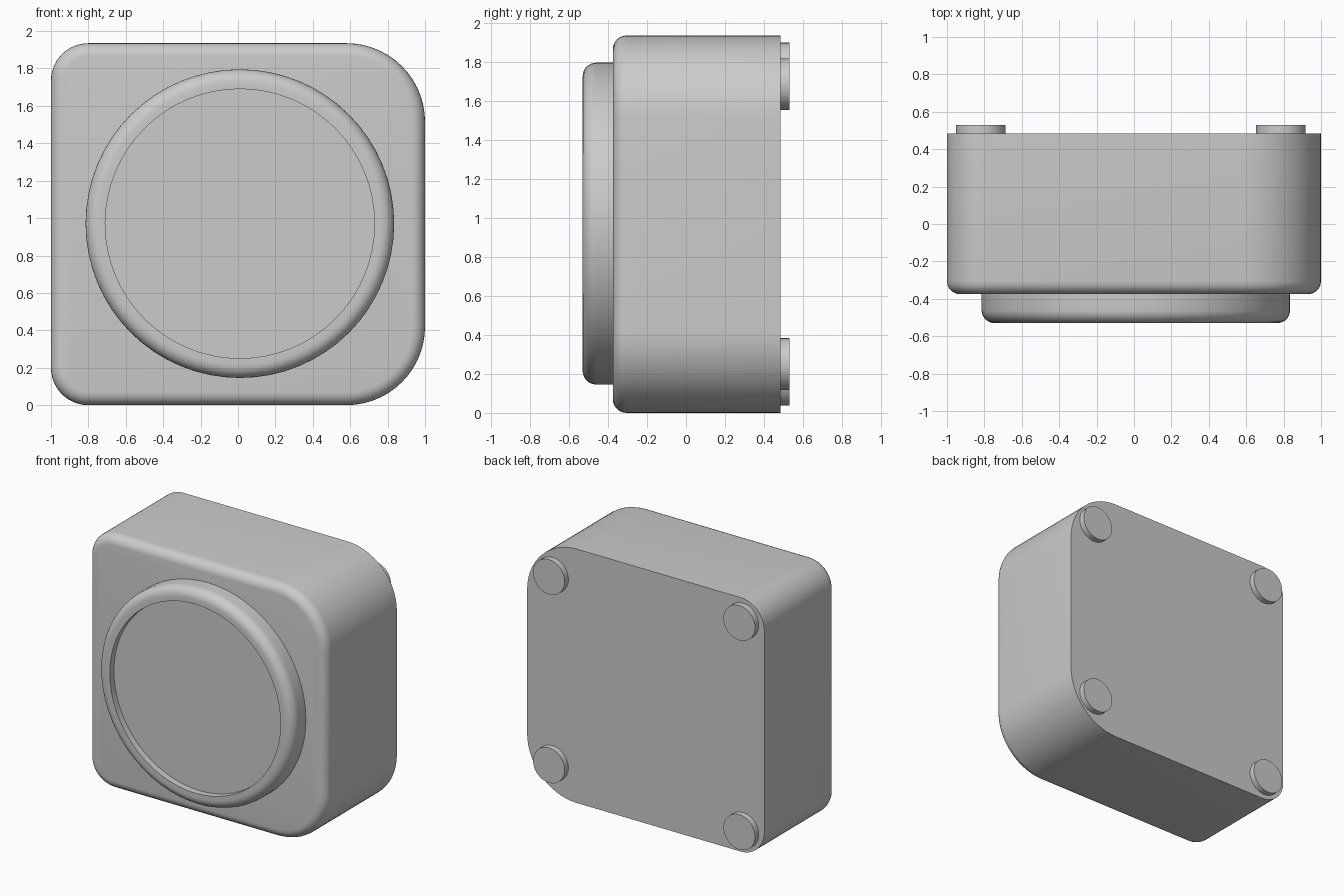
import bpy, bmesh
from math import cos, sin, pi, radians
from mathutils import Matrix

cube = bpy.data.objects.get("Cube")
if cube:
    bpy.data.objects.remove(cube, do_unlink=True)

grey = bpy.data.materials.new("light_grey")
grey.use_nodes = True
grey.diffuse_color = (0.6, 0.6, 0.6, 1)
grey.node_tree.nodes["Principled BSDF"].inputs["Base Color"].default_value = (0.6, 0.6, 0.6, 1)


def finish(name, bm):
    bmesh.ops.recalc_face_normals(bm, faces=bm.faces)
    mesh = bpy.data.meshes.new(name)
    bm.to_mesh(mesh)
    bm.free()
    mesh.materials.append(grey)
    obj = bpy.data.objects.new(name, mesh)
    bpy.context.collection.objects.link(obj)
    bpy.ops.object.select_all(action='DESELECT')
    obj.select_set(True)
    bpy.context.view_layer.objects.active = obj
    bpy.ops.object.shade_smooth_by_angle(angle=radians(35))
    return obj


# Body: outline with tight corners on one side and wide ones on the other
def rounded_outline(left, right, bottom, top, corner_radii, steps=14):
    corners = [(right, top, -1, -1), (left, top, 1, -1),
               (left, bottom, 1, 1), (right, bottom, -1, 1)]
    points = []
    for i, ((x, z, sx, sz), r) in enumerate(zip(corners, corner_radii)):
        for k in range(steps + 1):
            a = pi / 2 * (i + k / steps)
            points.append((x + sx * r + r * cos(a), z + sz * r + r * sin(a)))
    return points


FRONT, BACK, HEIGHT = -0.375, 0.485, 1.935
bm = bmesh.new()
outline = rounded_outline(-1, 1, 0, HEIGHT, (0.42, 0.2, 0.2, 0.42))
front = bm.faces.new([bm.verts.new((x, FRONT, z)) for x, z in outline])
rim = list(front.edges)
side = bmesh.ops.extrude_face_region(bm, geom=[front], use_keep_orig=True)
moved = [v for v in side["geom"] if isinstance(v, bmesh.types.BMVert)]
bmesh.ops.translate(bm, verts=moved, vec=(0, BACK - FRONT, 0))
bmesh.ops.recalc_face_normals(bm, faces=bm.faces)
bmesh.ops.bevel(bm, geom=rim, offset=0.07, offset_type='OFFSET', segments=6,
                profile=0.5, affect='EDGES')
finish("body", bm)

# Round dial: revolved profile with a soft outer rim and a shallow recess
R, TOP, SOFT = 0.825, -0.53, 0.07
profile = [(R, FRONT + 0.01)]
for k in range(8):
    a = pi / 2 * k / 7
    profile.append((R - SOFT + SOFT * cos(a), TOP + SOFT - SOFT * sin(a)))
profile += [(0.72, TOP), (0.72, TOP + 0.05), (0, TOP + 0.05)]
bm = bmesh.new()
verts = [bm.verts.new((r, y, 0)) for r, y in profile]
edges = [bm.edges.new(pair) for pair in zip(verts, verts[1:])]
bmesh.ops.spin(bm, geom=verts + edges, cent=(0, 0, 0), axis=(0, 1, 0),
               angle=2 * pi, steps=64, use_duplicate=False)
bmesh.ops.remove_doubles(bm, verts=bm.verts, dist=0.0005)
bmesh.ops.translate(bm, verts=bm.verts, vec=(0.01, 0, HEIGHT / 2 + 0.003))
finish("front_dial", bm)

# Four round feet on the back, following the corner curves
for side_name, x, inset in (("left", 0.785, 0.25), ("right", -0.82, 0.17)):
    for level, z in (("lower", inset), ("upper", HEIGHT - inset)):
        bm = bmesh.new()
        bmesh.ops.create_cone(
            bm, cap_ends=True, segments=40, radius1=0.133, radius2=0.133, depth=0.055,
            matrix=Matrix.Translation((x, BACK + 0.0175, z)) @ Matrix.Rotation(pi / 2, 4, 'X'))
        finish(f"{level}_{side_name}_foot", bm)
